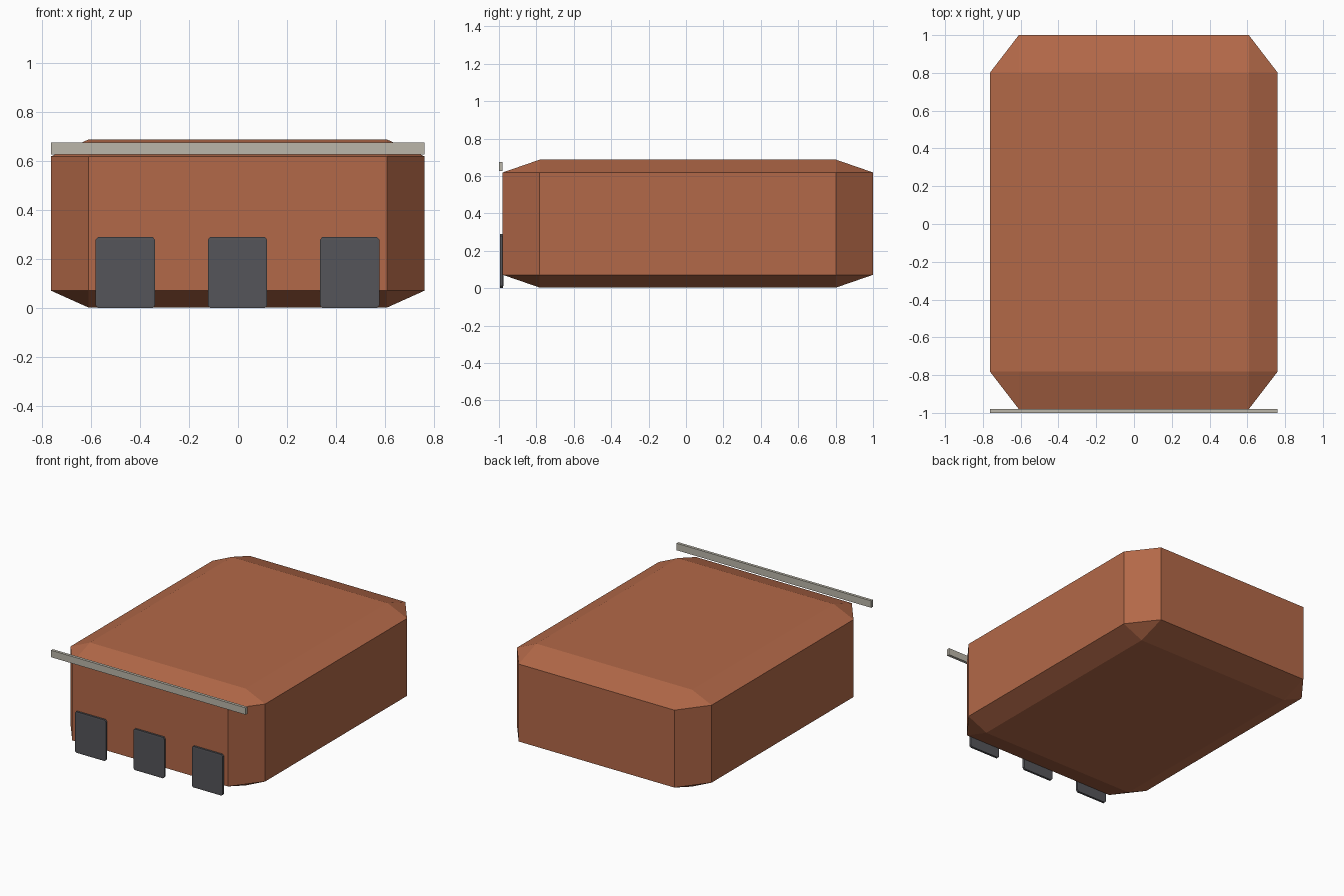
import bpy, bmesh
from mathutils import Vector

if "Cube" in bpy.data.objects:
    bpy.data.objects.remove(bpy.data.objects["Cube"])


def material(name, rgb):
    m = bpy.data.materials.new(name)
    m.diffuse_color = (*rgb, 1)
    m.use_nodes = True
    m.node_tree.nodes["Principled BSDF"].inputs["Base Color"].default_value = m.diffuse_color
    return m


def box(name, lo, hi, mat, bevel=0.0):
    """Box between two corners; bevel is a fraction of each half size."""
    lo, hi = Vector(lo), Vector(hi)
    bm = bmesh.new()
    bmesh.ops.create_cube(bm, size=2)
    if bevel:
        bmesh.ops.bevel(bm, geom=bm.edges[:], offset=bevel, segments=1,
                        affect='EDGES', profile=0.5)
    bmesh.ops.scale(bm, vec=(hi - lo) / 2, verts=bm.verts)
    bmesh.ops.recalc_face_normals(bm, faces=bm.faces)
    me = bpy.data.meshes.new(name)
    bm.to_mesh(me)
    bm.free()
    me.materials.append(mat)
    ob = bpy.data.objects.new(name, me)
    ob.location = (lo + hi) / 2
    bpy.context.collection.objects.link(ob)
    return ob


clay = material("clay", (0.45, 0.14, 0.065))
dark = material("dark_grey", (0.09, 0.09, 0.1))
pale = material("pale_grey", (0.5, 0.47, 0.4))

# Chamfered main body
box("body", (-0.762, -0.98, 0.003), (0.76, 1.0, 0.687), clay, 0.2)

# Three plates along the lower front
for i, x in enumerate((-0.459, -0.002, 0.455)):
    box(f"front_plate_{i + 1}", (x - 0.121, -0.994, 0.0),
        (x + 0.121, -0.977, 0.29), dark, 0.08)

# Thin trim bar across the upper front
box("trim_bar", (-0.762, -1.0, 0.626), (0.76, -0.98, 0.675), pale)
